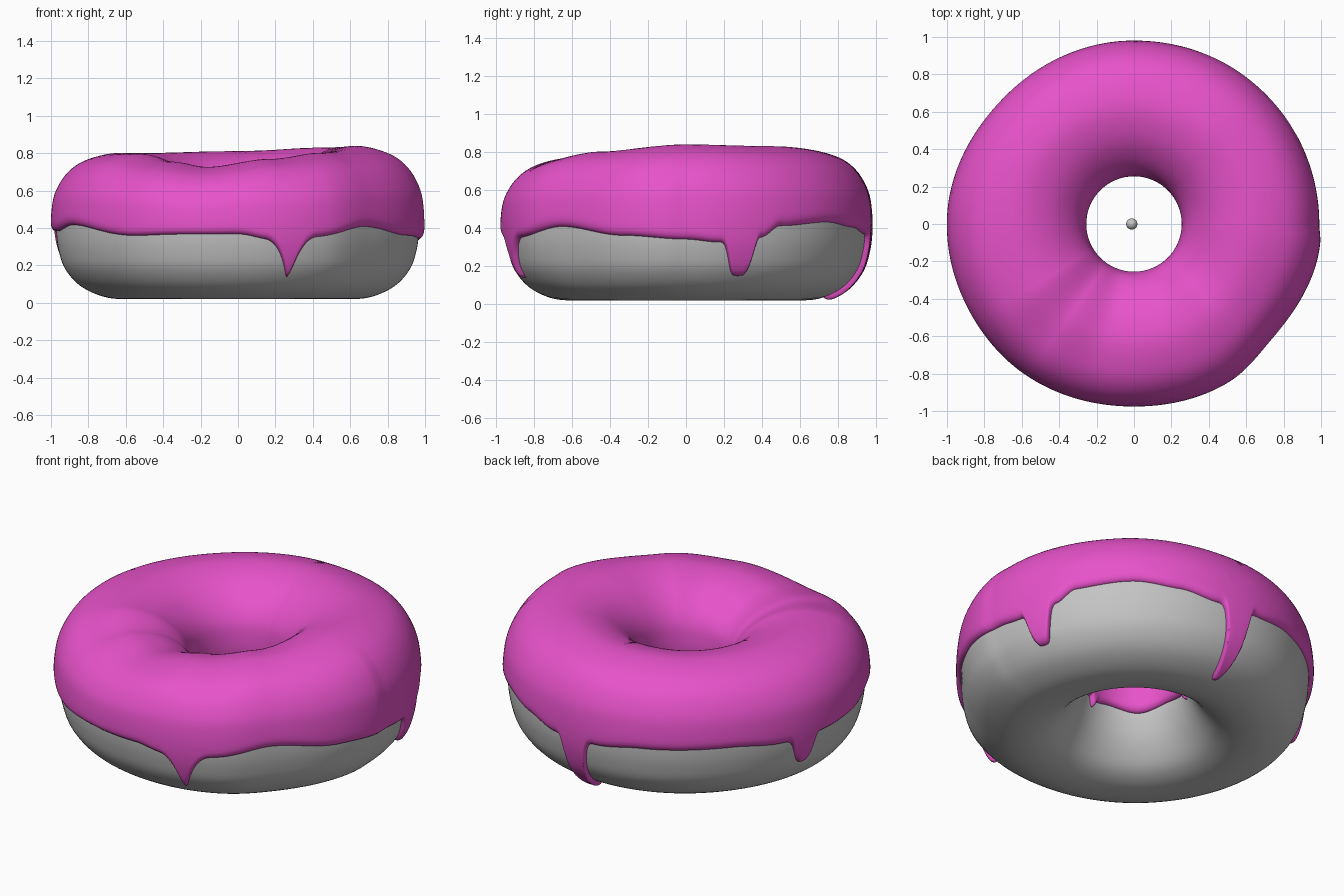
import bpy, math
from mathutils import Vector

if "Cube" in bpy.data.objects:
    bpy.data.objects.remove(bpy.data.objects["Cube"])

def material(name, rgb):
    m = bpy.data.materials.new(name)
    m.diffuse_color = (*rgb, 1)
    m.use_nodes = True
    m.node_tree.nodes["Principled BSDF"].inputs["Base Color"].default_value = m.diffuse_color
    return m

GREY = material("dough grey", (0.55, 0.55, 0.55))
PINK = material("icing pink", (0.80, 0.085, 0.59))
T = 0.028            # icing thickness

# dough cross-section (radius, z): bottom -> outside -> top -> hole
PROFILE = [(.60, .02), (.72, .033), (.84, .09), (.92, .18), (.955, .28), (.968, .38),
           (.965, .50), (.945, .60), (.885, .70), (.79, .765), (.63, .80), (.48, .765),
           (.37, .69), (.305, .60), (.285, .50), (.285, .40), (.30, .30), (.345, .19),
           (.42, .09), (.50, .04)]
N = len(PROFILE)

# lumps and icing hem, keyed by angle in degrees
TOP = {0: .84, 45: .83, 90: .81, 135: .80, 180: .80, 212: .795, 235: .75, 255: .72,
       285: .765, 315: .80}
RIM = {0: .99, 45: .99, 90: .98, 135: .97, 180: 1.0, 225: .995, 270: .975, 300: .985,
       320: .96, 354: 1.0}
HEM = {0: .34, 10: .325, 17: .32, 24: .35, 31: .41, 50: .43, 65: .405, 78: .37, 86: .35,
       94: .37, 110: .395, 140: .40, 158: .375, 165: .36, 172: .38, 190: .385, 205: .42,
       235: .36, 252: .37, 270: .37, 279: .345, 287: .32, 296: .355, 316: .41, 340: .36}
INNER_HEM = {0: .36, 60: .38, 120: .37, 150: .35, 157: .30, 165: .35, 190: .36,
             225: .33, 260: .36, 275: .35, 281: .31, 288: .36}
# drips: angle, half width, sharpness, tip height
DRIPS = [(17.5, 4.2, 4, .15), (86, 3.6, 3, .036), (166, 3.6, 3, .22), (287, 3.0, 1.3, .14)]

def catmull(a, b, c, d, t):
    return 0.5 * (2*b + (c - a)*t + (2*a - 5*b + 4*c - d)*t*t + (3*b - a - 3*c + d)*t**3)

def keyed(table, deg):
    """Smooth periodic lookup."""
    ks = sorted(table)
    deg %= 360
    for i, k in enumerate(ks):
        n = ks[(i + 1) % len(ks)] + (360 if i == len(ks) - 1 else 0)
        if k <= deg < n:
            t = (deg - k) / (n - k)
            t = t * t * (3 - 2 * t)
            return table[k] * (1 - t) + table[n % 360] * t
    return table[ks[0]]

def section(s):
    i = math.floor(s)
    t = s - i
    p = [PROFILE[(i + j) % N] for j in (-1, 0, 1, 2)]
    return [catmull(*(q[c] for q in p), t) for c in (0, 1)]

def lumpy(s, top, rim):
    r, z = section(s)
    r += (rim - .996) * min(1, max(0, (r - .6) / .36))
    if z > .35:
        z = .35 + (z - .35) * (top - .35) / .478
    return Vector((r, z))

def solve(z, lo, hi, rising):
    """Profile parameter at which the section reaches height z."""
    for _ in range(22):
        mid = (lo + hi) / 2
        if (section(mid)[1] < z) == rising:
            lo = mid
        else:
            hi = mid
    return (lo + hi) / 2

def place(s, off, deg, top, rim):
    p = lumpy(s, top, rim)
    d = lumpy(s + .05, top, rim) - lumpy(s - .05, top, rim)
    n = Vector((d.y, -d.x)).normalized()
    p += n * off
    a = math.radians(deg)
    return (p.x * math.cos(a), p.x * math.sin(a), p.y)

def ring_mesh(name, columns, mat, closed):
    """Skin a ring of equal-length columns."""
    m, c = len(columns[0]), len(columns)
    verts = [v for col in columns for v in col]
    faces = []
    for i in range(c):
        j = (i + 1) % c
        for k in range(m if closed else m - 1):
            l = (k + 1) % m
            faces.append((i*m + k, j*m + k, j*m + l, i*m + l))
    me = bpy.data.meshes.new(name)
    me.from_pydata(verts, [], faces)
    me.polygons.foreach_set("use_smooth", [True] * len(faces))
    me.materials.append(mat)
    ob = bpy.data.objects.new(name, me)
    bpy.context.collection.objects.link(ob)
    return ob

# dough
cols = []
for i in range(160):
    deg = i * 360 / 160
    top, rim = keyed(TOP, deg), keyed(RIM, deg)
    cols.append([place(k / 5, 0, deg, top, rim) for k in range(N * 5)])
ring_mesh("dough", cols, GREY, True)

# icing with rounded lip and drips
LIP = [0, .02, .07, .15, .27, .42]
cols = []
for i in range(720):
    deg = i / 2
    top, rim = keyed(TOP, deg), keyed(RIM, deg)
    s0 = solve(keyed(HEM, deg), .2, 8, True)
    for a, w, p, tip in DRIPS:
        x = abs((deg - a + 180) % 360 - 180) / w
        s0 += (solve(tip, .2, 8, True) - s0) * math.exp(-x ** p)
    s1 = solve(keyed(INNER_HEM, deg), 11, 19, False)
    ss = [s0 + d for d in LIP]
    a, b = s0 + LIP[-1], s1 - LIP[-1]
    ss += [a + (b - a) * k / 48 for k in range(1, 48)]
    ss += [s1 - d for d in reversed(LIP)]
    col = []
    for s in ss:
        e = min(1, min(s - s0, s1 - s) / LIP[-1])
        off = -.005 + (T + .005) * math.sqrt(max(0, 1 - (1 - e) ** 2))
        col.append(place(s, off, deg, top, rim))
    cols.append(col)
ring_mesh("icing", cols, PINK, False)

# small ball floating in the hole
bpy.ops.mesh.primitive_uv_sphere_add(segments=24, ring_count=16, radius=.03,
                                     location=(-.012, 0, .5))
ball = bpy.context.object
ball.name = "centre_ball"
ball.data.materials.append(GREY)
bpy.ops.object.shade_smooth()
